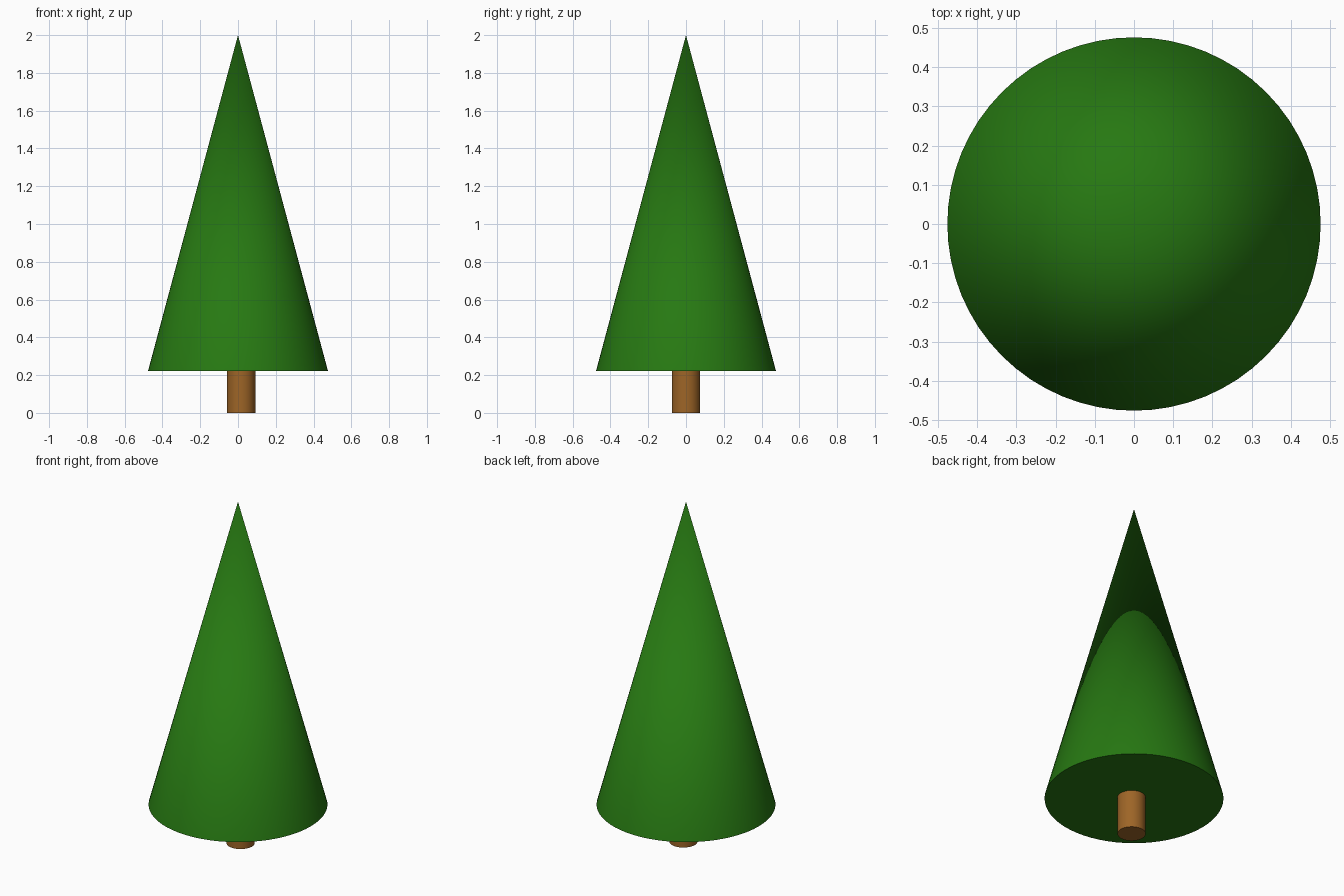
import bpy
import math

if "Cube" in bpy.data.objects:
    bpy.data.objects.remove(bpy.data.objects["Cube"])


def material(name, color):
    m = bpy.data.materials.new(name)
    m.diffuse_color = color
    m.use_nodes = True
    m.node_tree.nodes["Principled BSDF"].inputs["Base Color"].default_value = m.diffuse_color
    return m


def tapered(name, r_bottom, r_top, z0, z1, x, mat):
    """Upright capped cone or cylinder between two heights."""
    bpy.ops.mesh.primitive_cone_add(vertices=64, radius1=r_bottom, radius2=r_top,
                                    depth=z1 - z0, location=(x, 0, (z0 + z1) / 2))
    obj = bpy.context.object
    obj.name = name
    obj.data.materials.append(mat)
    bpy.ops.object.shade_smooth_by_angle(angle=math.radians(30))
    return obj


green = material("needle_green", (0.02, 0.19, 0.006, 1))
brown = material("bark_brown", (0.34, 0.13, 0.02, 1))

# Conical foliage with a closed flat underside
tapered("foliage", 0.476, 0.0, 0.223, 2.0, 0.0, green)

# Trunk, slightly off centre, running just into the foliage
tapered("trunk", 0.075, 0.075, 0.0, 0.24, 0.017, brown)
